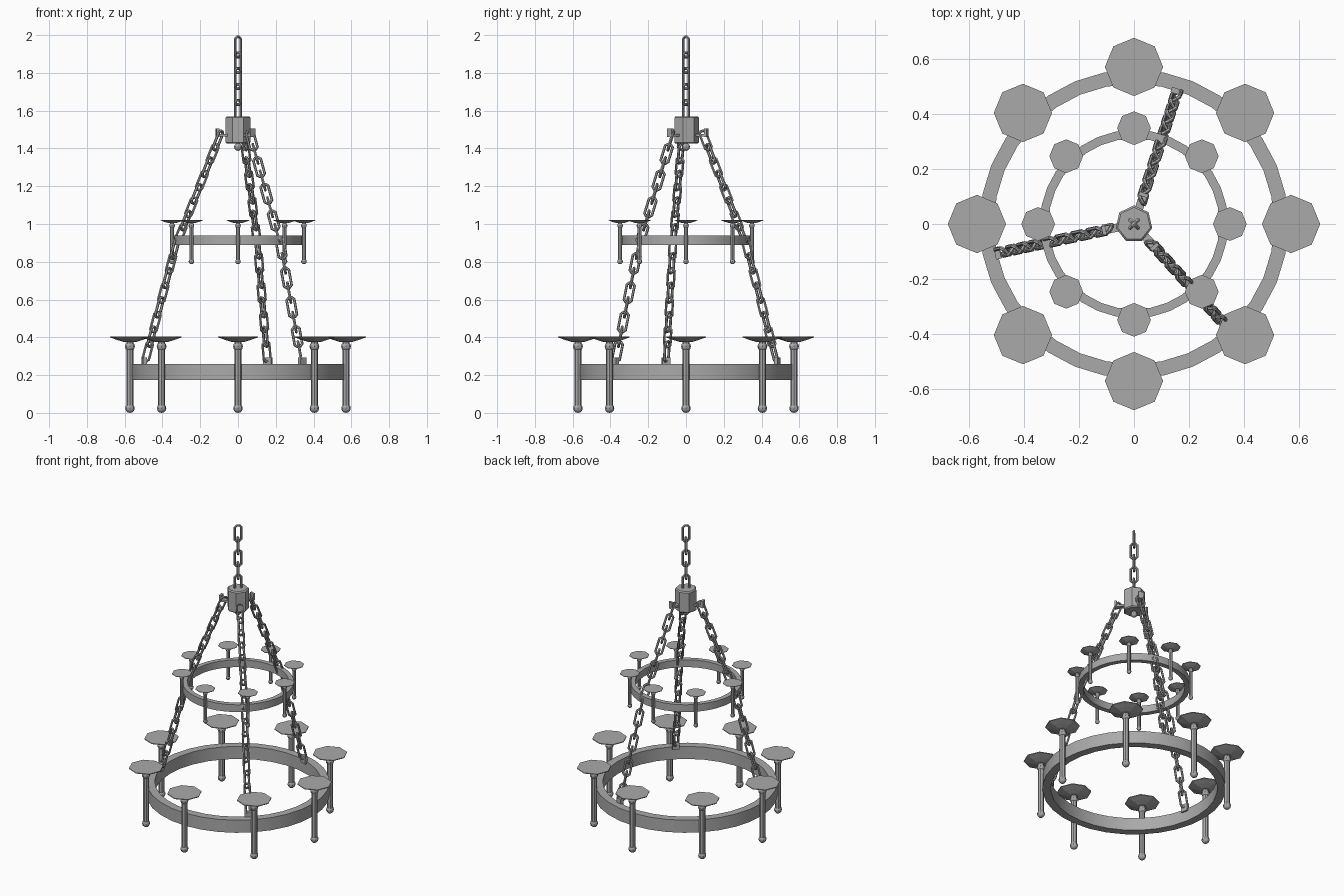
import bpy, bmesh, math
from mathutils import Matrix, Vector

cube = bpy.data.objects.get("Cube")
if cube:
    bpy.data.objects.remove(cube, do_unlink=True)

iron = bpy.data.materials.new("grey_iron")
iron.use_nodes = True
COLOUR = (0.4, 0.4, 0.4, 1)
iron.diffuse_color = COLOUR
iron.node_tree.nodes["Principled BSDF"].inputs["Base Color"].default_value = COLOUR


def place(name, mesh, matrix=None):
    obj = bpy.data.objects.new(name, mesh)
    bpy.context.collection.objects.link(obj)
    if matrix:
        obj.matrix_world = matrix
    return obj


def lathe(name, profile, sides, start=0, closed=False, smooth=40):
    """Spin an (r, z) profile around z; open profiles begin and end on the axis."""
    bm = bmesh.new()
    points = [bm.verts.new((r, 0, z)) for r, z in profile]
    pairs = list(zip(points, points[1:] + points[:1]))
    edges = [bm.edges.new(p) for p in (pairs if closed else pairs[:-1])]
    bmesh.ops.spin(bm, geom=points + edges, cent=(0, 0, 0), axis=(0, 0, 1),
                   angle=math.tau, steps=sides, use_duplicate=False)
    bmesh.ops.remove_doubles(bm, verts=bm.verts, dist=0.0001)
    bmesh.ops.recalc_face_normals(bm, faces=bm.faces)
    bmesh.ops.rotate(bm, verts=bm.verts, matrix=Matrix.Rotation(start, 3, 'Z'))
    mesh = bpy.data.meshes.new(name)
    bm.to_mesh(mesh)
    bm.free()
    mesh.materials.append(iron)
    if smooth:
        mesh.shade_smooth()
        mesh.set_sharp_from_angle(angle=math.radians(smooth))
    return mesh


def ball(z, r):
    """Half circle profile, bottom to top."""
    return [(r * math.sin(a), z - r * math.cos(a))
            for a in (i * math.pi / 6 for i in range(7))]


def box(name, size, centre, turn):
    bm = bmesh.new()
    bmesh.ops.create_cube(bm, size=1)
    bmesh.ops.scale(bm, vec=size, verts=bm.verts)
    bmesh.ops.translate(bm, vec=centre, verts=bm.verts)
    mesh = bpy.data.meshes.new(name)
    bm.to_mesh(mesh)
    bm.free()
    mesh.materials.append(iron)
    return place(name, mesh, Matrix.Rotation(turn, 4, 'Z'))


# Stem parts shared by both tiers
stem = lathe("stem", [(0, 0.02), (0.019, 0.02), (0.019, 0.385), (0, 0.385)], 8)
finial = lathe("finial", ball(0.025, 0.025), 8)
knob = lathe("knob", ball(0.352, 0.026), 8)
dish = lathe("dish", [(0, 0.375), (0.035, 0.376), (0.07, 0.387), (0.106, 0.4),
                      (0.106, 0.405), (0, 0.405)], 8, smooth=0)


def tier(label, z, spread, scale):
    low, high = z + 0.175 * scale, z + 0.26 * scale
    inner, outer = 0.51 * spread, 0.562 * spread
    place(label + "_ring", lathe(label + "_ring", [(inner, low), (outer, low), (outer, high),
                                                   (inner, high)], 32, closed=True))
    for i in range(8):
        a = i * math.tau / 8
        spot = Vector((math.cos(a), math.sin(a), 0)) * 0.572 * spread
        spot.z = z
        m = Matrix.Translation(spot) @ Matrix.Scale(scale, 4)
        for part in (stem, finial, knob, dish):
            place(f"{label}_{part.name}_{i + 1}", part, m)


tier("lower", 0, 1, 1)
tier("upper", 0.787, 0.61, 0.58)

# Hub with a ball beneath
place("hub", lathe("hub", [(0, 1.425), (0.061, 1.425), (0.068, 1.432), (0.068, 1.563),
                           (0.061, 1.57), (0, 1.57)], 7, start=math.pi / 2))
place("hub_ball", lathe("hub_ball", ball(1.408, 0.021), 8))

# Chain link: an eight-sided torus stretched along z
LENGTH, MAJOR, MINOR = 0.125, 0.022, 0.0075
bm = bmesh.new()
for i in range(8):
    a = (i + 0.5) * math.tau / 8
    for j in range(6):
        b = j * math.tau / 6
        r = MAJOR + MINOR * math.cos(b)
        z = r * math.sin(a)
        z += math.copysign(LENGTH / 2 - MAJOR - MINOR, math.sin(a))
        bm.verts.new((r * math.cos(a), MINOR * math.sin(b), z))
bm.verts.ensure_lookup_table()
for i in range(8):
    for j in range(6):
        k, n = (i + 1) % 8, (j + 1) % 6
        bm.faces.new([bm.verts[u * 6 + v] for u, v in ((i, j), (k, j), (k, n), (i, n))])
bmesh.ops.recalc_face_normals(bm, faces=bm.faces)
link = bpy.data.meshes.new("chain_link")
bm.to_mesh(link)
bm.free()
link.materials.append(iron)


def chain(name, start, end, count):
    """Links spread evenly from start to end, turned 45 degrees to either side."""
    start, end = Vector(start), Vector(end)
    run = end - start
    d = run.normalized()
    side = Vector((0, 0, 1)).cross(d)
    side = side.normalized() if side.length > 0.01 else Vector((1, 0, 0))
    base = Matrix((side, d.cross(side), d)).transposed().to_4x4()
    first, last = start + d * LENGTH / 2, end - d * LENGTH / 2
    for i in range(count):
        spot = first.lerp(last, i / (count - 1))
        twist = math.radians(45 if i % 2 == 0 else -45)
        place(f"{name}_link_{i + 1}", link,
              Matrix.Translation(spot) @ base @ Matrix.Rotation(twist, 4, 'Z'))


# Hanging chain
chain("top_chain", (0, 0, 1.54), (0, 0, 2), 5)

# Three support chains with hooks at the hub and lugs on the lower ring
for i in range(3):
    a = math.radians(72 + 120 * i)

    def at(r, z):
        return (r * math.cos(a), r * math.sin(a), z)

    n = i + 1
    box(f"hook_arm_{n}", (0.06, 0.03, 0.014), (0.085, 0, 1.47), a)
    box(f"hook_tip_{n}", (0.014, 0.034, 0.045), (0.112, 0, 1.482), a)
    chain(f"upper_support_{n}", at(0.085, 1.5), at(0.335, 0.89), 8)
    chain(f"lower_support_{n}", at(0.325, 0.93), at(0.505, 0.265), 8)
    box(f"ring_lug_{n}", (0.02, 0.045, 0.05), (0.508, 0, 0.268), a)
